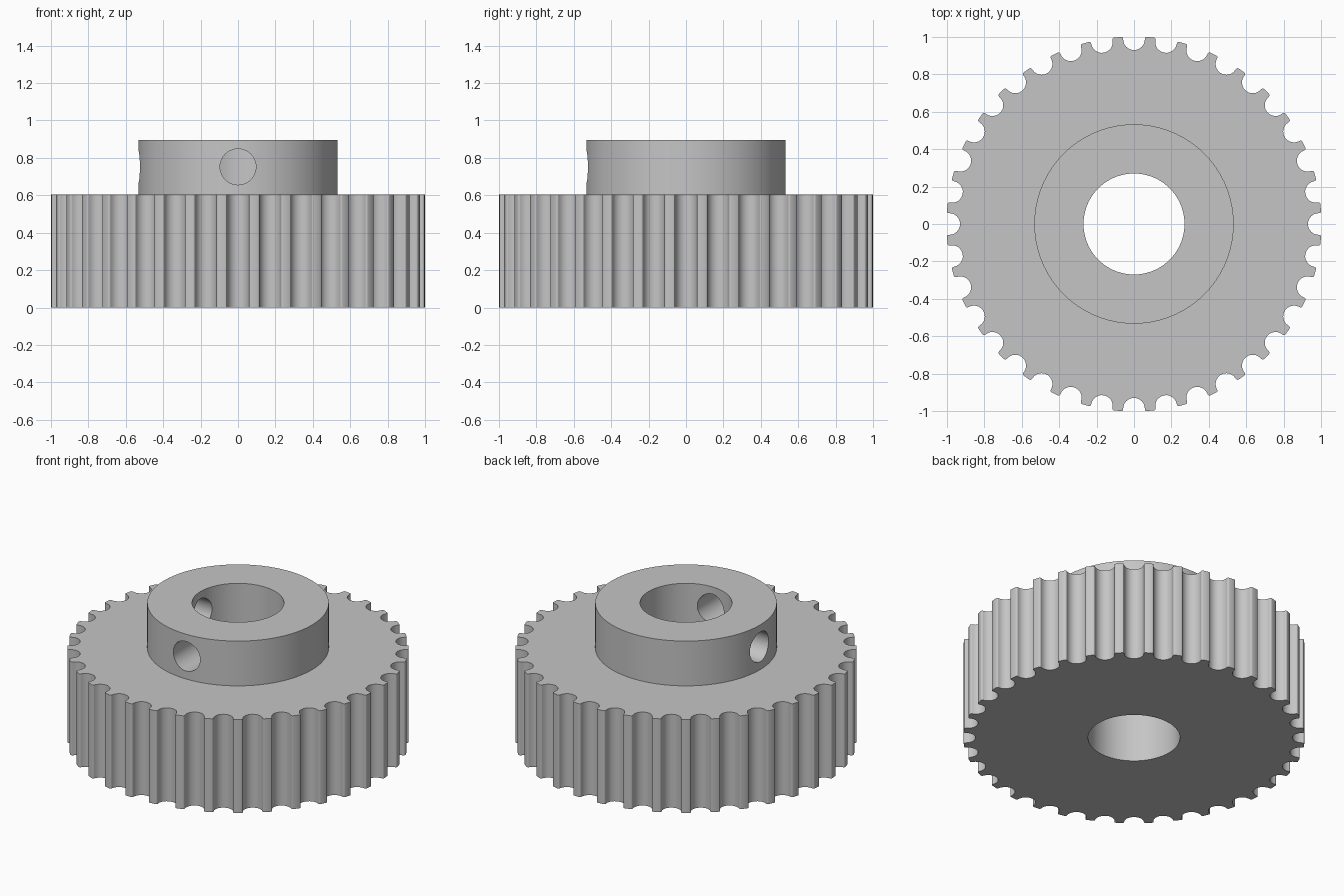
import bpy
import bmesh
from math import sin, cos, pi, radians
from mathutils import Matrix

TEETH = 36
RIM_TOP, HUB_TOP = 0.605, 0.895
HUB_RADIUS, BORE_RADIUS, SCREW_RADIUS = 0.533, 0.27, 0.096
GROOVE_RADIUS, GROOVE_CENTRE, TIP_ROUND = 0.058, 0.988, 0.01

if "Cube" in bpy.data.objects:
    bpy.data.objects.remove(bpy.data.objects["Cube"])

steel = bpy.data.materials.new("plain grey metal")
steel.use_nodes = True
grey = (0.56, 0.56, 0.56, 1)
steel.diffuse_color = grey
steel.node_tree.nodes["Principled BSDF"].inputs["Base Color"].default_value = grey


def add_object(name, bm):
    bmesh.ops.recalc_face_normals(bm, faces=bm.faces)
    mesh = bpy.data.meshes.new(name)
    bm.to_mesh(mesh)
    bm.free()
    obj = bpy.data.objects.new(name, mesh)
    bpy.context.collection.objects.link(obj)
    return obj


def cylinder(name, radius, length, matrix, segments=72):
    bm = bmesh.new()
    bmesh.ops.create_cone(bm, cap_ends=True, segments=segments, radius1=radius,
                          radius2=radius, depth=length, matrix=matrix)
    return add_object(name, bm)


def combine(target, tool, operation):
    tool.hide_render = True
    mod = target.modifiers.new(operation, 'BOOLEAN')
    mod.operation, mod.object, mod.solver = operation, tool, 'EXACT'
    bpy.context.view_layer.objects.active = target
    bpy.ops.object.modifier_apply(modifier=mod.name)
    bpy.data.objects.remove(tool)


def groove_points():
    """One groove as (tangent, radial) points, with rounded tooth corners."""
    corner = []
    for i in range(4):
        a = pi / 2 + i * pi / 6
        corner.append((GROOVE_RADIUS + TIP_ROUND + TIP_ROUND * cos(a),
                       1 - TIP_ROUND + TIP_ROUND * sin(a)))
    arc = [(GROOVE_RADIUS * cos(i * pi / 12), GROOVE_CENTRE - GROOVE_RADIUS * sin(i * pi / 12))
           for i in range(13)]
    return corner + arc + [(-t, r) for t, r in reversed(corner)]


# Toothed rim
bm = bmesh.new()
outline = []
for k in range(TEETH):
    a = -2 * pi * k / TEETH
    for t, r in reversed(groove_points()):
        outline.append(bm.verts.new((t * cos(a) - r * sin(a), t * sin(a) + r * cos(a), 0)))
base = bm.faces.new(outline)
top = bmesh.ops.extrude_face_region(bm, geom=[base], use_keep_orig=True)
bmesh.ops.translate(bm, vec=(0, 0, RIM_TOP),
                    verts=[v for v in top["geom"] if isinstance(v, bmesh.types.BMVert)])
pulley = add_object("toothed_pulley", bm)

# Hub collar on top, sunk into the rim
hub_base = 0.3
hub = cylinder("hub", HUB_RADIUS, HUB_TOP - hub_base,
               Matrix.Translation((0, 0, (HUB_TOP + hub_base) / 2)))
combine(pulley, hub, 'UNION')

# Shaft bore
combine(pulley, cylinder("bore_cutter", BORE_RADIUS, 3, Matrix.Identity(4)), 'DIFFERENCE')

# Set screw holes through the front and right walls of the hub
for turn in (0, -90):
    matrix = (Matrix.Rotation(radians(turn), 4, 'Z')
              @ Matrix.Translation((0, -0.4, 0.752))
              @ Matrix.Rotation(pi / 2, 4, 'X'))
    combine(pulley, cylinder("screw_hole_cutter", SCREW_RADIUS, 0.6, matrix, 40), 'DIFFERENCE')

# Colour and shading
pulley.data.materials.clear()
pulley.data.materials.append(steel)
for face in pulley.data.polygons:
    face.material_index = 0
bpy.ops.object.select_all(action='DESELECT')
pulley.select_set(True)
bpy.context.view_layer.objects.active = pulley
bpy.ops.object.shade_smooth_by_angle(angle=radians(32))
